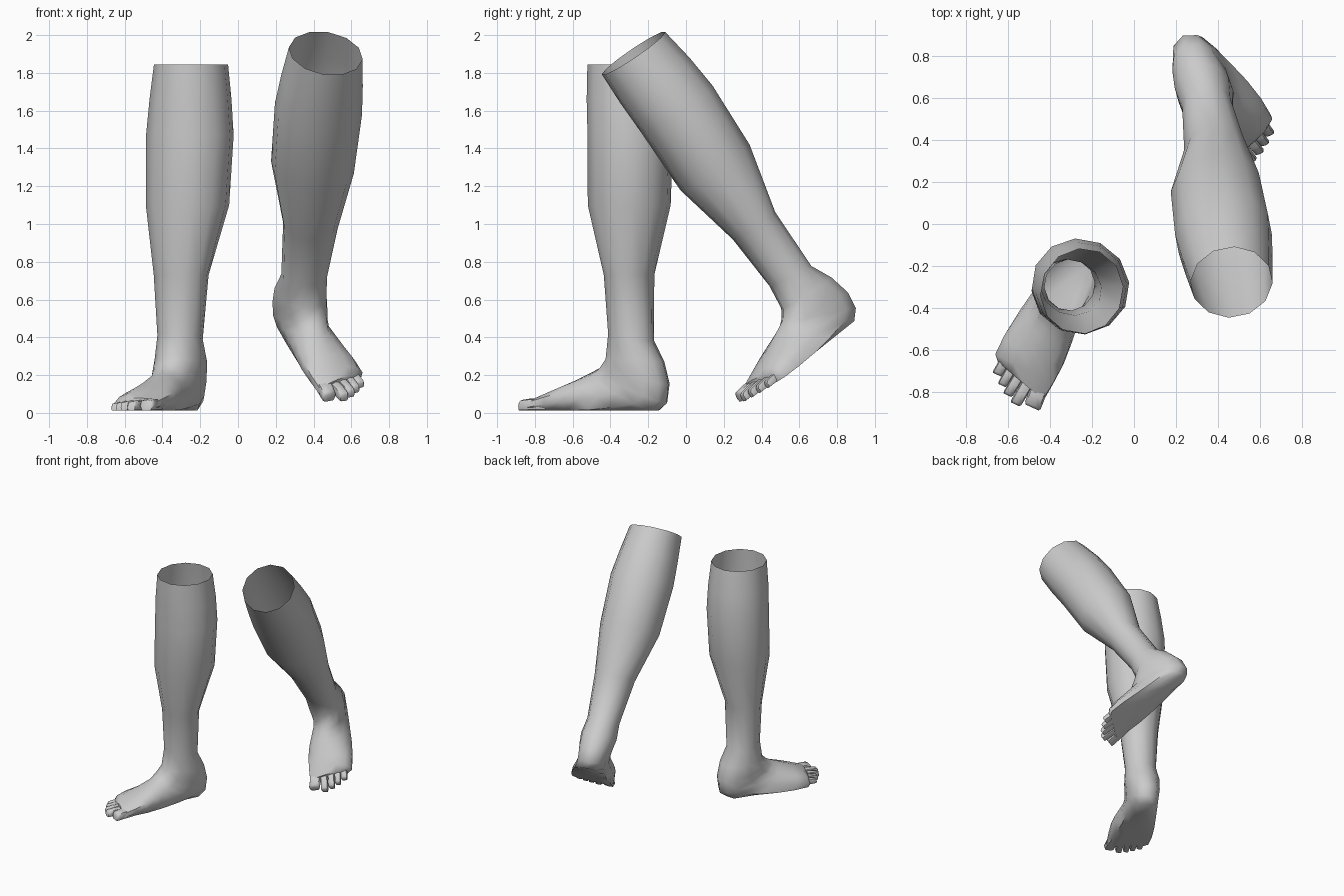
import bpy, bmesh, math
from mathutils import Vector, Matrix

if "Cube" in bpy.data.objects:
    bpy.data.objects.remove(bpy.data.objects["Cube"])

# Foot frame of the standing leg: s runs heel to toe, t runs towards the inner side
ORIGIN = Vector((-0.29, -0.29, 0))
FWD = Vector((-0.42, -0.91, 0)).normalized()
INNER = Vector((0.91, -0.42, 0)).normalized()
FLOOR = 0.012

# Shank, heel and foot sections:
# front/top point (s, z), back/bottom point (s, z), half width, side offset, lean
LEG = [
    (.215, 1.845, -.195, 1.845, .195, .050, 0),
    (.220, 1.66, -.222, 1.66, .217, .042, 0),
    (.215, 1.47, -.235, 1.47, .235, .034, 0),
    (.220, 1.10, -.220, 1.10, .222, .025, 0),
    (.145, .73, -.115, .73, .150, -.005, 0),
    (.130, .42, -.115, .38, .120, -.015, 0),
    (.150, .285, -.175, .27, .133, -.020, 0),
    (.190, .240, -.205, .15, .123, -.025, 0),
    (.220, .225, -.195, .05, .115, -.025, 0),
    (.250, .208, -.140, .00, .115, -.025, .01),
    (.290, .190, .020, -.02, .130, -.030, .02),
    (.330, .170, .180, -.03, .145, -.035, .03),
    (.390, .145, .330, -.03, .157, -.040, .03),
    (.460, .115, .450, -.025, .155, -.043, .03),
    (.530, .080, .530, -.02, .138, -.035, .02),
]

# Toes: base t, tip t, tip s, half width, height
TOES = [
    (.055, .068, .612, .042, .077),
    (.003, -.012, .632, .028, .068),
    (-.047, -.064, .608, .025, .065),
    (-.093, -.107, .577, .024, .062),
    (-.135, -.150, .540, .026, .058),
]


def power(v, p):
    return math.copysign(abs(v) ** p, v)


def ring(bm, fs, fz, bs, bz, w, c, lean=0, p=1.0, n=12, skew=0):
    verts = []
    for i in range(n):
        a = 2 * math.pi * i / n
        ca, sa = power(math.cos(a), p), power(math.sin(a), p)
        t = c + w * sa + lean * ca
        s = (fs + bs) / 2 + (fs - bs) / 2 * ca + skew * t
        z = max(FLOOR, (fz + bz) / 2 + (fz - bz) / 2 * ca)
        verts.append(bm.verts.new(ORIGIN + FWD * s + INNER * t + Vector((0, 0, z))))
    return verts


def loft(bm, rings):
    for a, b in zip(rings, rings[1:]):
        n = len(a)
        for i in range(n):
            j = (i + 1) % n
            bm.faces.new((a[i], a[j], b[j], b[i]))
    bm.faces.new(rings[-1])


def build_leg(name, matrix):
    bm = bmesh.new()
    # Open-topped shank flowing into the foot
    last = len(LEG) - 1
    loft(bm, [ring(bm, *r, p=1.0 if i < 7 else 0.88, skew=0.28 if i == last else 0)
              for i, r in enumerate(LEG)])
    # Toes with blunt tips
    for t0, t1, s1, w, h in TOES:
        rings = []
        for f, k, hk in ((0, 1, 1.0), (.6, 1, 1.0), (.93, .97, .9), (1, .8, .7)):
            s = s1 - .15 * (1 - f)
            rings.append(ring(bm, s, h * hk, s, FLOOR - .002, w * k,
                              t0 + (t1 - t0) * f, p=.65, n=8))
        loft(bm, rings)
    bm.transform(matrix)
    bmesh.ops.recalc_face_normals(bm, faces=bm.faces)
    mesh = bpy.data.meshes.new(name)
    bm.to_mesh(mesh)
    bm.free()
    obj = bpy.data.objects.new(name, mesh)
    bpy.context.collection.objects.link(obj)
    bpy.ops.object.select_all(action='DESELECT')
    obj.select_set(True)
    bpy.context.view_layer.objects.active = obj
    bpy.ops.object.shade_smooth_by_angle(angle=math.radians(50))
    return obj


def frame(up, forward):
    u = Vector(up).normalized()
    f = Vector(forward)
    f = (f - u * f.dot(u)).normalized()
    return Matrix((u, f, u.cross(f))).transposed()


# Standing leg
build_leg("standing_leg", Matrix.Identity(4))

# Raised leg: mirrored copy swung backwards about the ankle
rest = frame((-.06, -.02, 1.44), (.32, -.69, -.07))
posed = frame((.115, -.84, 1.21), (.305, -.54, -.39))
turn = (posed @ rest.transposed()).to_4x4()
mirror = Matrix.Scale(-1, 4, (1, 0, 0))
build_leg("raised_leg", Matrix.Translation((.353, .553, .725)) @ turn
          @ Matrix.Translation((-.31, .29, -.4)) @ mirror)
